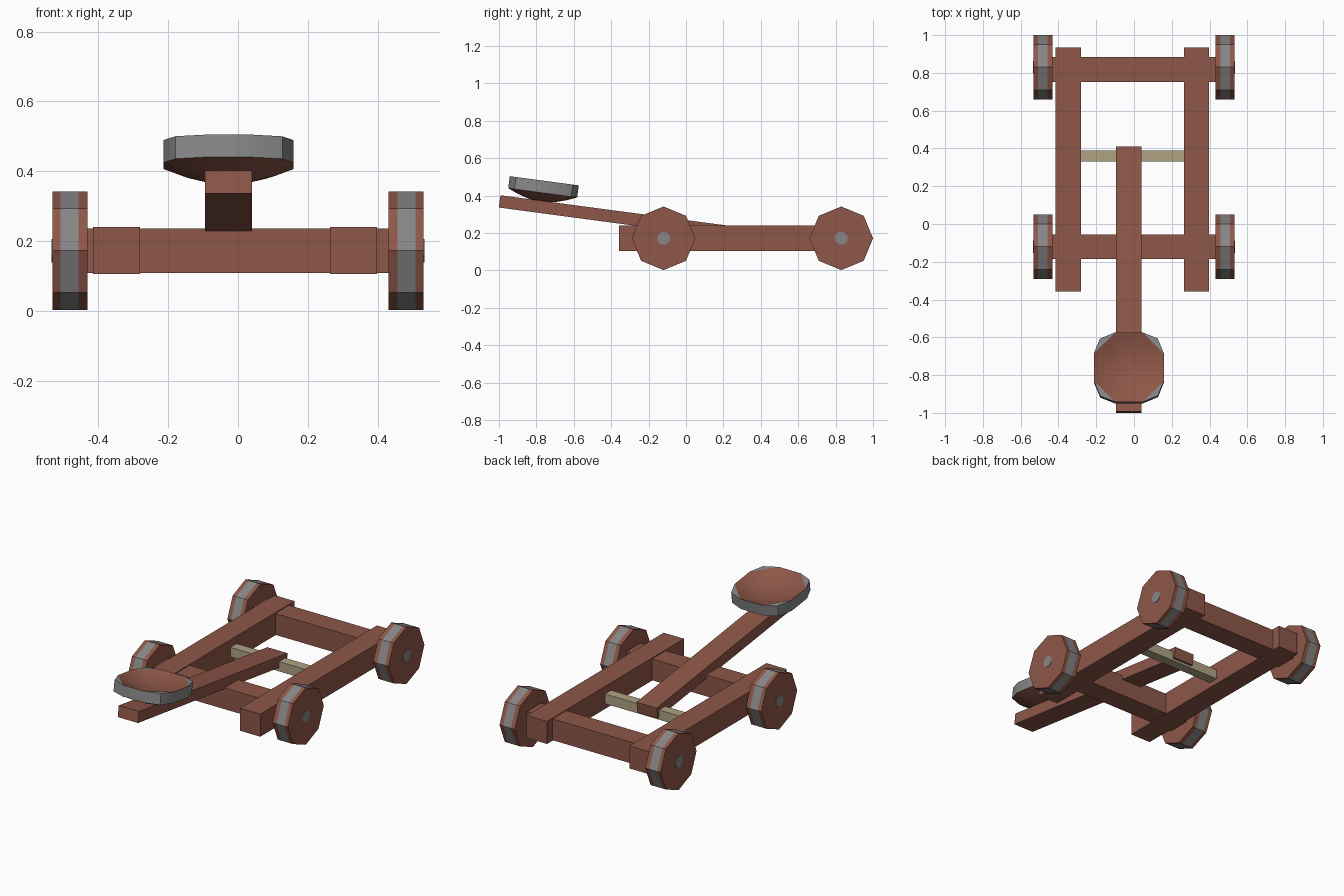
import bpy, bmesh, math
from mathutils import Matrix, Vector

if "Cube" in bpy.data.objects:
    bpy.data.objects.remove(bpy.data.objects["Cube"])


def material(name, rgb):
    m = bpy.data.materials.new(name)
    m.diffuse_color = (*rgb, 1)
    m.use_nodes = True
    m.node_tree.nodes["Principled BSDF"].inputs["Base Color"].default_value = m.diffuse_color
    return m


WOOD = material("red brown wood", (0.27, 0.095, 0.065))
IRON = material("grey iron", (0.24, 0.24, 0.24))
ROPE = material("tan rope", (0.43, 0.365, 0.225))


def finish(name, bm, mats, matrix=Matrix()):
    bmesh.ops.recalc_face_normals(bm, faces=bm.faces)
    me = bpy.data.meshes.new(name)
    bm.to_mesh(me)
    bm.free()
    for m in mats:
        me.materials.append(m)
    ob = bpy.data.objects.new(name, me)
    ob.matrix_world = matrix
    bpy.context.collection.objects.link(ob)
    return ob


def box(name, lo, hi, mat, matrix=Matrix()):
    lo, hi = Vector(lo), Vector(hi)
    bm = bmesh.new()
    bmesh.ops.create_cube(bm, size=1)
    for v in bm.verts:
        v.co = Vector(((v.co[i] + 0.5) * (hi[i] - lo[i]) + lo[i]) for i in range(3))
    return finish(name, bm, [mat], matrix)


def stack(name, rings, bands, mats, matrix=Matrix()):
    """Skin a list of rings; bands gives the material of each strip."""
    bm = bmesh.new()
    loops = [[bm.verts.new(p) for p in r] for r in rings]
    n = len(loops[0])
    for a, b, k in zip(loops, loops[1:], bands):
        for i in range(n):
            j = (i + 1) % n
            bm.faces.new((a[i], a[j], b[j], b[i])).material_index = k
    bm.faces.new(loops[0])
    bm.faces.new(loops[-1])
    bmesh.ops.remove_doubles(bm, verts=bm.verts, dist=1e-5)
    return finish(name, bm, mats, matrix)


def octagon(x, r, y, z, turn=0.0):
    return [(x, y + r * math.cos(math.tau * i / 8 + turn),
             z + r * math.sin(math.tau * i / 8 + turn)) for i in range(8)]


# Frame: two side rails and two cross beams
box("left_rail", (-0.415, -0.358, 0.105), (-0.281, 0.935, 0.24), WOOD)
box("right_rail", (0.264, -0.358, 0.105), (0.398, 0.935, 0.24), WOOD)
for name, y in (("front", -0.12), ("back", 0.818)):
    box(name + "_cross_beam", (-0.44, y - 0.065, 0.108), (0.44, y + 0.065, 0.235), WOOD)

# Wheels with an iron tyre band and a thin hub plate
for side, s in (("left", -1), ("right", 1)):
    for end, y in (("front", -0.12), ("back", 0.83)):
        stack(f"{end}_{side}_wheel",
              [octagon(s * x, 0.17, y, 0.172) for x in (0.431, 0.457, 0.509, 0.532)],
              (0, 1, 0), [WOOD, IRON])
        stack(f"{end}_{side}_hub",
              [octagon(s * x, 0.036, y, 0.172, math.pi / 8) for x in (0.53, 0.535)],
              (0,), [IRON])

# Torsion rope between the rails
box("torsion_rope", (-0.285, 0.33, 0.137), (0.27, 0.388, 0.195), ROPE)

# Throwing arm: local origin on the top face at the raised front end
tilt = Matrix.Translation((-0.027, -0.992, 0.402)) @ Matrix.Rotation(math.radians(-7.6), 4, 'X')
box("throwing_arm", (-0.067, 0, -0.066), (0.067, 1.415, 0), WOOD, tilt)

# Bowl: squared twelve-sided cup, iron wall and corners, wooden inside and base
QUARTER = [(0.186, -0.072), (0.186, 0.072), (0.152, 0.154), (0.072, 0.186)]
OUTLINE = []
for q in range(4):
    for x, y in QUARTER[1:]:
        c, s = round(math.cos(q * math.pi / 2)), round(math.sin(q * math.pi / 2))
        OUTLINE.append((c * x - s * y, s * x + c * y))
# The inner rim cuts straight across the four corners
INNER = [(x, y) if i % 3 != 1 else (0.129 * math.copysign(1, x), 0.129 * math.copysign(1, y))
         for i, (x, y) in enumerate(OUTLINE)]


def ring(outline, scale, z):
    return [(x * scale, y * scale, z) for x, y in outline]


rings = [ring(OUTLINE, s, z) for s, z in
         ((0.15, -0.004), (0.4, 0.003), (0.72, 0.021), (1, 0.043), (1, 0.108))]
rings += [ring(INNER, s, 0.108 - 0.05 * (1 - s * s)) for s in (1, 0.8, 0.55, 0.25)]
bowl = stack("bowl", rings, (0, 0, 0, 1, 1, 0, 0, 0), [WOOD, IRON],
             tilt @ Matrix.Translation((0, 0.222, 0)))
bpy.context.view_layer.objects.active = bowl
bowl.select_set(True)
bpy.ops.object.shade_smooth_by_angle(angle=math.radians(25))
